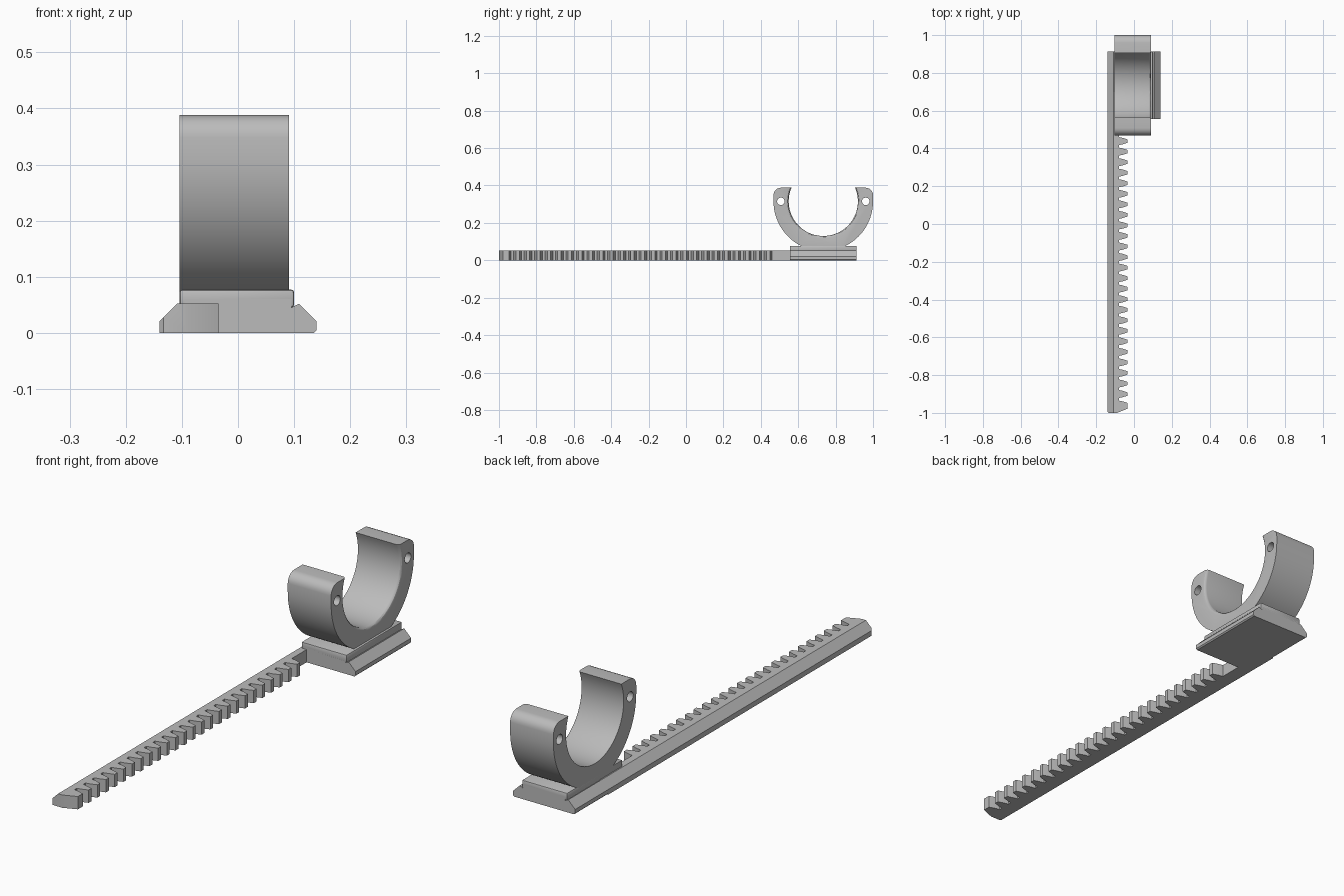
import bpy
import bmesh
from math import sin, cos, asin, radians, degrees, hypot
from mathutils import Matrix, Vector

if "Cube" in bpy.data.objects:
    bpy.data.objects.remove(bpy.data.objects["Cube"])

GREY = (0.5, 0.5, 0.5, 1)
grey = bpy.data.materials.new("plain grey")
grey.use_nodes = True
grey.diffuse_color = GREY
grey.node_tree.nodes["Principled BSDF"].inputs["Base Color"].default_value = GREY


def prism(outline, place, direction):
    """Extrude a closed 2D outline into a solid."""
    bm = bmesh.new()
    face = bm.faces.new([bm.verts.new(place(a, b)) for a, b in outline])
    new = bmesh.ops.extrude_face_region(bm, geom=[face])["geom"]
    verts = [v for v in new if isinstance(v, bmesh.types.BMVert)]
    bmesh.ops.translate(bm, verts=verts, vec=direction)
    bmesh.ops.recalc_face_normals(bm, faces=bm.faces)
    return bm


def finish(name, bm):
    bmesh.ops.recalc_face_normals(bm, faces=bm.faces)
    mesh = bpy.data.meshes.new(name)
    bm.to_mesh(mesh)
    bm.free()
    mesh.materials.append(grey)
    obj = bpy.data.objects.new(name, mesh)
    bpy.context.collection.objects.link(obj)
    return obj


def smooth(obj):
    bpy.ops.object.select_all(action="DESELECT")
    obj.select_set(True)
    bpy.context.view_layer.objects.active = obj
    bpy.ops.object.shade_smooth_by_angle(angle=radians(30))


def arc(cy, cz, r, start, end, steps):
    angles = [radians(start + (end - start) * i / steps) for i in range(steps + 1)]
    return [(cy + r * cos(t), cz + r * sin(t)) for t in angles]


# Rack: straight bar with a row of teeth, back top edge sloped off
LEFT, ROOT, TIP, HEIGHT = -0.14, -0.08, -0.035, 0.052
PITCH, TEETH, FIRST = 0.0558, 26, -0.956
outline = [(LEFT, 0.7), (LEFT, -0.993), (LEFT + 0.007, -1), (-0.09, -1)]
for i in range(TEETH):
    y = FIRST + i * PITCH
    profile = [(ROOT, -0.021), (-0.06, -0.017), (TIP, -0.009),
               (TIP, 0.009), (-0.06, 0.017), (ROOT, 0.021)]
    if i == 0:
        profile = [(TIP, -0.022)] + profile[3:]
    outline += [(x, y + dy) for x, dy in profile]
outline += [(ROOT, 0.7)]
bm = prism(outline, lambda x, y: (x, y, 0), (0, 0, HEIGHT))
cut = bmesh.ops.bisect_plane(
    bm, geom=bm.verts[:] + bm.edges[:] + bm.faces[:], plane_co=(LEFT, 0, 0.021),
    plane_no=Vector((-1, 0, 1)).normalized(), clear_outer=True)
rim = [e for e in cut["geom_cut"] if isinstance(e, bmesh.types.BMEdge)]
bmesh.ops.holes_fill(bm, edges=rim)
smooth(finish("toothed_rack", bm))

# Dovetail foot under the clamp
FRONT, BACK = 0.555, 0.912
half = [(0.135, 0), (0.14, 0.005), (0.14, 0.021), (0.109, HEIGHT), (0.095, 0.045)]
outline = half + [(0.095, 0.06), (-0.095, 0.06)] + [(-x, z) for x, z in reversed(half)]
bm = prism(outline, lambda x, z: (x, FRONT, z), (0, BACK - FRONT, 0))
finish("dovetail_foot", bm)

# Slab between foot and clamp, with softened upright corners
bm = bmesh.new()
bmesh.ops.create_cube(bm, size=1, matrix=Matrix.Translation((-0.002, (FRONT + BACK) / 2, 0.061))
                      @ Matrix.Diagonal((0.204, BACK - FRONT, 0.032, 1)))
bmesh.ops.bevel(bm, geom=bm.edges[:], offset=0.005, segments=2, profile=0.5, affect="EDGES")
smooth(finish("clamp_slab", bm))

# Open clamp: U-shaped ring with rounded shoulders
CY, CZ, TOP = 0.734, 0.315, 0.388
INNER, OUTER, ROUND = 0.185, 0.266, 0.04
X0, X1 = -0.104, 0.091
mouth = degrees(asin((TOP - CZ) / INNER))
shoulder = OUTER - ROUND
outline = arc(CY, CZ, INNER, 180 - mouth, 360 + mouth, 56)
outline += arc(CY + shoulder, TOP - ROUND, ROUND, 90, 0, 6)
outline += arc(CY, CZ, OUTER, 0, -180, 56)
outline += arc(CY - shoulder, TOP - ROUND, ROUND, 180, 90, 6)
bm = prism(outline, lambda y, z: (X0, y, z), (X1 - X0, 0, 0))


def on_bore(v):
    return v.co.x > X1 - 0.001 and abs(hypot(v.co.y - CY, v.co.z - CZ) - INNER) < 0.001


bore_edges = [e for e in bm.edges if all(on_bore(v) for v in e.verts)]
bmesh.ops.bevel(bm, geom=bore_edges, offset=0.012, segments=3, profile=0.5, affect="EDGES")
clamp = finish("open_clamp", bm)

# Pin holes through both clamp arms
bm = bmesh.new()
for side in (-1, 1):
    spot = Matrix.Translation((0, CY + side * 0.227, CZ)) @ Matrix.Rotation(radians(90), 4, "Y")
    bmesh.ops.create_cone(bm, cap_ends=True, segments=24, radius1=0.02, radius2=0.02,
                          depth=0.5, matrix=spot)
cutter = finish("pin_hole_cutter", bm)
cutter.hide_render = True
drill = clamp.modifiers.new("pin_holes", "BOOLEAN")
drill.operation = "DIFFERENCE"
drill.solver = "EXACT"
drill.object = cutter
bpy.context.view_layer.objects.active = clamp
bpy.ops.object.modifier_apply(modifier=drill.name)
bpy.data.objects.remove(cutter)
smooth(clamp)
